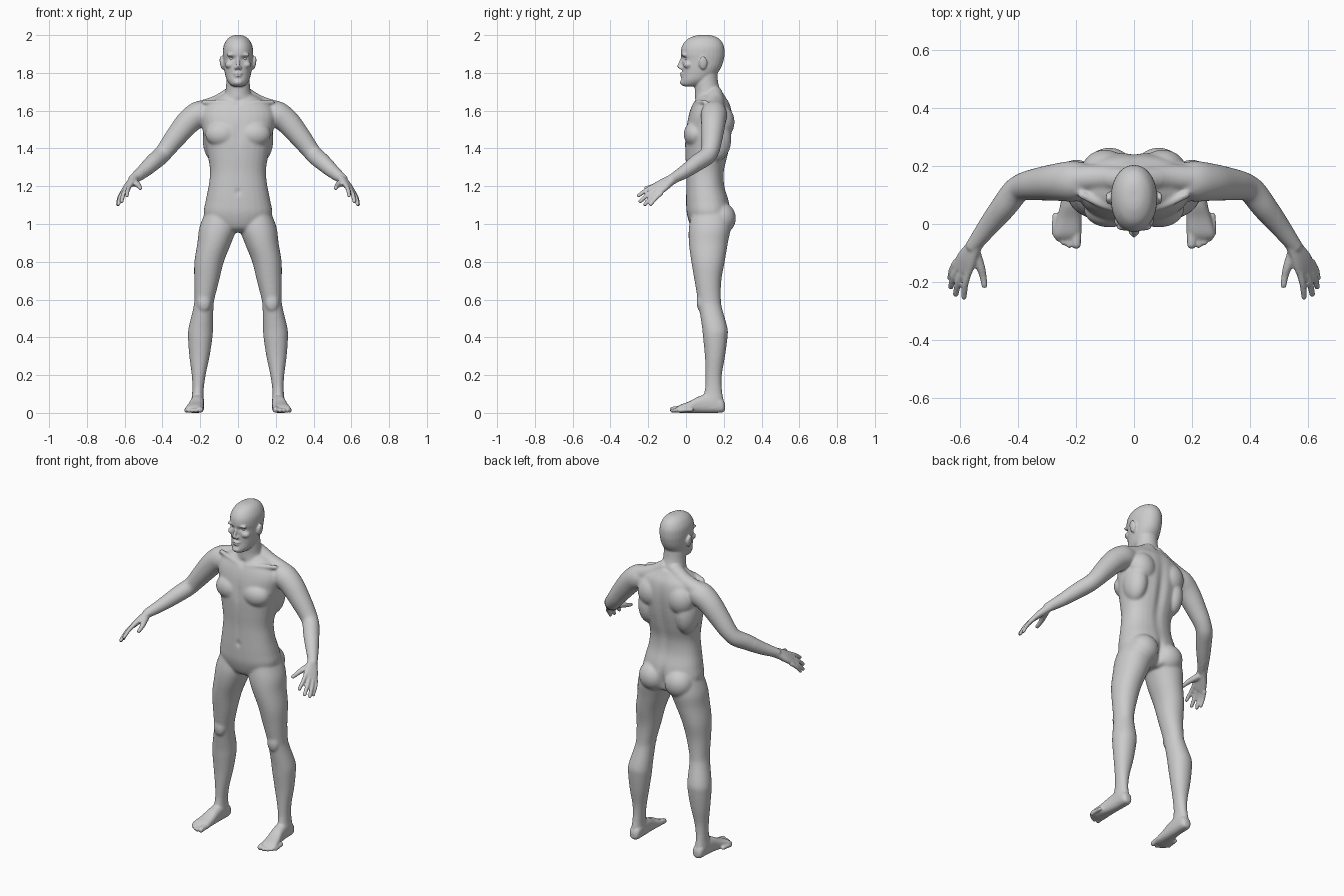
import bpy, bmesh, math
from mathutils import Vector as V, Matrix

bm = bmesh.new()


def spow(c, e):
    return math.copysign(abs(c) ** e, c)


def loft(rings, p=2.0, sub=4, n=28):
    """Skin through rings (centre, u, v), smoothly interpolated."""
    flat = [[c for vec in r for c in vec] for r in rings]
    dense = []
    for i in range(len(flat) - 1):
        a, b, c, d = flat[max(i - 1, 0)], flat[i], flat[i + 1], flat[min(i + 2, len(flat) - 1)]
        for k in range(sub):
            t = k / sub
            dense.append([y + .5 * t * (z - x + t * (2 * x - 5 * y + 4 * z - w + t * (3 * (y - z) + w - x)))
                          for x, y, z, w in zip(a, b, c, d)])
    dense.append(flat[-1])
    prev = None
    for f in dense:
        o, u, v = V(f[:3]), V(f[3:6]), V(f[6:])
        cur = []
        for k in range(n):
            a = 2 * math.pi * k / n
            cur.append(bm.verts.new(o + u * spow(math.cos(a), 2 / p) + v * spow(math.sin(a), 2 / p)))
        if prev:
            for k in range(n):
                bm.faces.new((prev[k], prev[(k + 1) % n], cur[(k + 1) % n], cur[k]))
        else:
            bm.faces.new(cur[::-1])
        prev = cur
    bm.faces.new(prev)


def stack(levels, p=2.0):
    """Horizontal sections: z, centre x, half width, front y, back y."""
    loft([(V((cx, (f + b) / 2, z)), V((w, 0, 0)), V((0, (b - f) / 2, 0))) for z, cx, w, f, b in levels], p)


def ball(c, r, tilt=0):
    m = Matrix.Translation(c) @ Matrix.Rotation(tilt, 4, 'Y') @ Matrix.Diagonal((*r, 1))
    bmesh.ops.create_icosphere(bm, subdivisions=4, radius=1, matrix=m)


def tube(pts):
    """Round limb through (x, y, z, radius) with rounded ends."""
    rings = []
    for i, q in enumerate(pts):
        t = (V(pts[min(i + 1, len(pts) - 1)][:3]) - V(pts[max(i - 1, 0)][:3])).normalized()
        u = t.cross(V((0.3, 0.2, 1))).normalized()
        rings.append((V(q[:3]), u * q[3], t.cross(u) * q[3]))
    loft(rings, n=20)
    for q in (pts[0], pts[-1]):
        ball(q[:3], (q[3],) * 3)


# leg
stack([(1.06, .100, .075, .03, .23), (.98, .107, .098, .015, .237), (.90, .125, .090, .015, .222),
       (.80, .153, .078, .028, .205), (.70, .166, .066, .045, .187), (.60, .178, .053, .062, .185),
       (.55, .184, .054, .070, .192), (.45, .197, .065, .085, .220), (.40, .200, .065, .090, .220),
       (.30, .204, .054, .100, .207), (.20, .208, .037, .103, .190), (.12, .212, .030, .100, .190),
       (.06, .214, .033, .080, .200), (.02, .214, .030, .080, .200)], 2.1)
ball((.18, .078, .585), (.036, .022, .05))
# foot, sections from heel to ball
loft([(V((cx, y, (a + b) / 2)), V((w, 0, 0)), V((0, 0, (b - a) / 2))) for y, cx, w, a, b in (
    (.207, .212, .014, .015, .045), (.19, .212, .031, .002, .075), (.13, .213, .034, 0, .1),
    (.07, .217, .037, 0, .088), (.02, .224, .043, 0, .062), (-.03, .231, .048, 0, .043),
    (-.05, .232, .043, .003, .03))], 2.5)
for x, tip, r in ((.199, -.07, .016), (.224, -.072, .0115), (.243, -.063, .011),
                  (.26, -.05, .011), (.274, -.031, .011)):
    tube([(x - .003, tip + .06, r + .006, r), (x, tip + .02, r + .004, r), (x, tip, r + .001, r)])
# arm
tube([(.12, .15, 1.595, .05), (.20, .148, 1.583, .070), (.26, .145, 1.543, .066), (.33, .138, 1.46, .057),
      (.38, .13, 1.395, .049), (.41, .112, 1.36, .047), (.45, .06, 1.325, .045),
      (.505, -.01, 1.275, .036), (.555, -.075, 1.237, .026)])
# palm
w, d = V((.047, .028, -.043)).normalized(), V((.04, -.085, -.05)).normalized()
nrm = d.cross(w).normalized()
loft([(V(c), w * a, nrm * b) for c, a, b in (
    ((.54, -.053, 1.247), .027, .024), ((.555, -.08, 1.232), .031, .022),
    ((.577, -.118, 1.207), .041, .019), ((.593, -.155, 1.184), .045, .014),
    ((.598, -.165, 1.178), .042, .010))], 2.4)
# fingers and thumb
for k, t, r in (((.57, -.16, 1.206), (.588, -.252, 1.15), .0115), ((.59, -.16, 1.187), (.616, -.242, 1.12), .0118),
                ((.606, -.15, 1.173), (.633, -.217, 1.104), .0115), ((.616, -.132, 1.162), (.637, -.187, 1.103), .0105)):
    mid = (V(k) + V(t)) / 2 + V((.004, 0, .004))
    tube([(*k, r + .001), (*mid, r), (*t, r - .0015)])
tube([(.55, -.098, 1.222, .02), (.53, -.15, 1.208, .0155), (.522, -.18, 1.198, .0125), (.517, -.212, 1.19, .0105)])
# trapezius, collarbone
tube([(.03, .15, 1.685, .045), (.11, .16, 1.637, .045), (.21, .155, 1.60, .05)])
tube([(.025, .045, 1.632, .012), (.10, .062, 1.645, .012), (.18, .10, 1.645, .014)])
# chest, shoulder blade, flank, buttock
ball((.085, .05, 1.475), (.088, .062, .07))
ball((.10, .187, 1.54), (.08, .07, .09))
ball((.125, .16, 1.45), (.062, .08, .12))
ball((.085, .185, 1.03), (.085, .079, .085))
# brow, cheek, nostril, ear
ball((.03, -.010, 1.895), (.032, .014, .010))
ball((.043, .012, 1.843), (.026, .026, .02))
ball((.011, -.026, 1.826), (.009, .012, .008))
ball((.086, .09, 1.853), (.010, .022, .036), .15)

# mirror everything so far to the other side
dup = bmesh.ops.duplicate(bm, geom=bm.verts[:] + bm.edges[:] + bm.faces[:])["geom"]
for v in dup:
    if isinstance(v, bmesh.types.BMVert):
        v.co.x *= -1

# torso
stack([(.955, 0, .06, .07, .19), (.98, 0, .13, .03, .225), (1.05, 0, .18, .005, .237), (1.12, 0, .172, 0, .228),
       (1.2, 0, .156, 0, .205), (1.28, 0, .148, 0, .203), (1.36, 0, .16, -.004, .222), (1.44, 0, .176, -.006, .238),
       (1.52, 0, .192, .003, .246), (1.58, 0, .2, .015, .245), (1.63, 0, .175, .033, .235),
       (1.665, 0, .12, .055, .215), (1.69, 0, .07, .07, .2)], 2.3)
# neck
stack([(1.60, 0, .085, .06, .22), (1.66, 0, .08, .047, .208), (1.70, 0, .067, .047, .187),
       (1.75, 0, .062, .045, .170), (1.82, 0, .06, .05, .165)])
# head
stack([(1.728, 0, .022, -.008, .06), (1.737, 0, .04, -.022, .09), (1.76, 0, .058, -.024, .13),
       (1.79, 0, .068, -.02, .16), (1.83, 0, .075, -.02, .187), (1.87, 0, .078, -.022, .2), (1.90, 0, .08, -.028, .204),
       (1.94, 0, .077, -.022, .201), (1.975, 0, .06, .003, .182), (1.994, 0, .036, .04, .15), (2.0, 0, .014, .07, .12)], 2.1)
# nose, lips, chin
tube([(0, -.018, 1.885, .007), (0, -.028, 1.86, .008), (0, -.036, 1.835, .011)])
ball((0, -.018, 1.796), (.024, .015, .007))
ball((0, -.017, 1.784), (.021, .015, .007))
ball((0, -.012, 1.75), (.026, .02, .018))

bmesh.ops.recalc_face_normals(bm, faces=bm.faces[:])
mesh = bpy.data.meshes.new("body")
bm.to_mesh(mesh)
bm.free()
body = bpy.data.objects.new("body", mesh)
bpy.context.collection.objects.link(body)
bpy.context.view_layer.objects.active = body
body.select_set(True)

# fuse all parts into one skin
rm = body.modifiers.new("fuse", 'REMESH')
rm.mode = 'VOXEL'
rm.voxel_size = .0052
bpy.ops.object.modifier_apply(modifier="fuse")

# sculpted hollows: centre, radii, push along y
dents = [((0, .25, 1.38), (.022, .08, .2), -.014), ((0, .26, 1.01), (.014, .08, .075), -.03),
         ((0, -.01, 1.47), (.015, .05, .07), .008), ((0, 0, 1.17), (.010, .03, .012), .010),
         ((0, .04, 1.645), (.016, .03, .016), .008), ((0, 0, 1.27), (.008, .03, .12), .004)]
dents += [((s * .033, -.012, 1.877), (.017, .03, .011), .013) for s in (1, -1)]
dents += [((0, -.03, 1.79), (.02, .02, .003), .004)]
for v in body.data.vertices:
    for c, r, push in dents:
        q = sum(((a - b) / k) ** 2 for a, b, k in zip(v.co, c, r))
        if q < 6:
            v.co.y += push * math.exp(-q)

# blend muscles strongly on trunk and limbs, lightly on head, hands and feet
soft = body.vertex_groups.new(name="soft")
soft.add([v.index for v in body.data.vertices
          if .13 < v.co.z < 1.69 and abs(v.co.x) < .5], 1, 'REPLACE')
for name, its, group in (("blend", 22, "soft"), ("polish", 3, "")):
    sm = body.modifiers.new(name, 'SMOOTH')
    sm.factor, sm.iterations, sm.vertex_group = .5, its, group
for p in body.data.polygons:
    p.use_smooth = True

# eyes
for side, s in (("left", 1), ("right", -1)):
    bpy.ops.mesh.primitive_uv_sphere_add(segments=24, ring_count=12, radius=.0135, location=(s * .033, .008, 1.877))
    bpy.context.object.name = side + "_eye"
    bpy.ops.object.shade_smooth()
